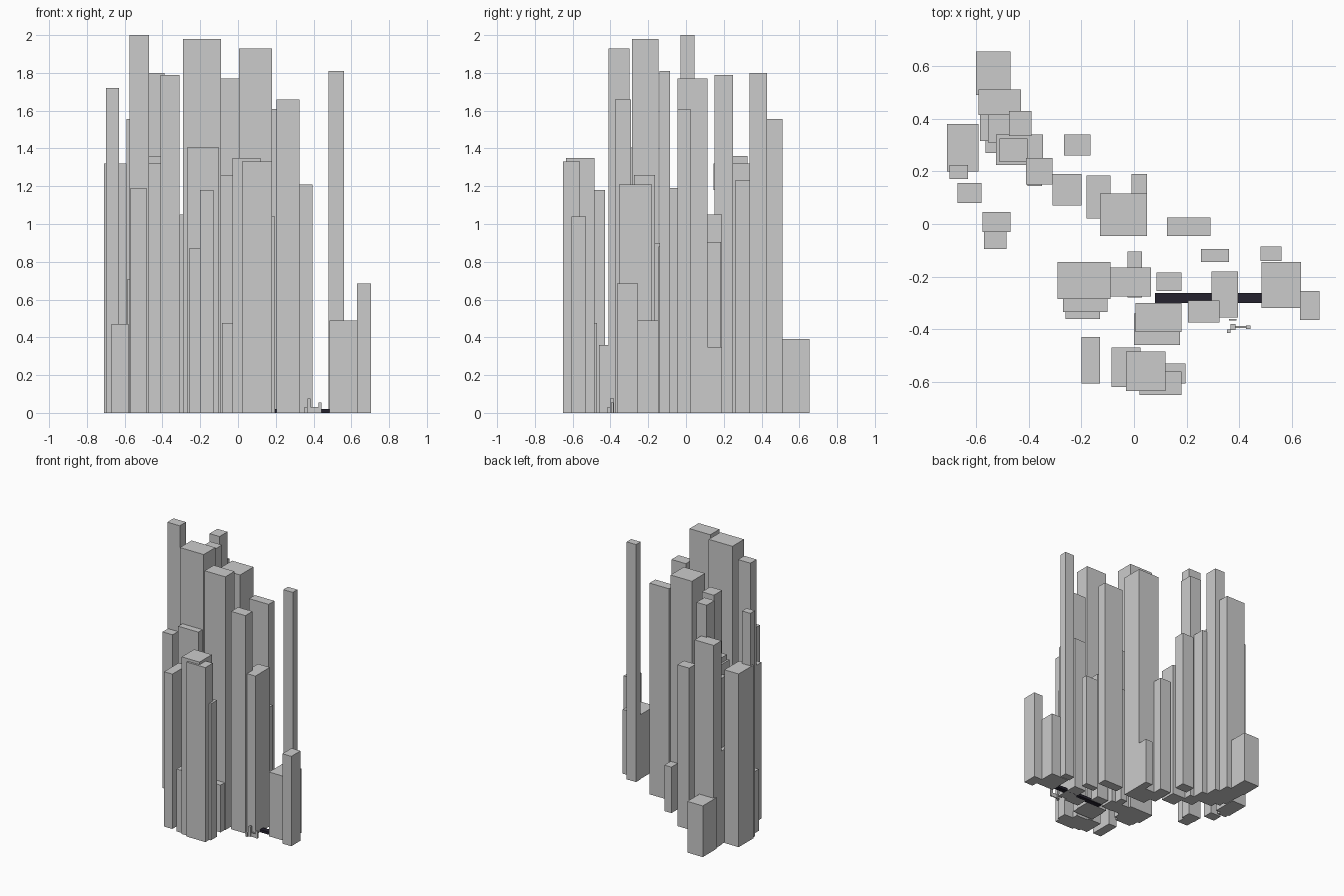
import bpy

cube = bpy.data.objects.get("Cube")
if cube:
    bpy.data.objects.remove(cube, do_unlink=True)


def material(name, rgb):
    mat = bpy.data.materials.new(name)
    mat.use_nodes = True
    colour = (*rgb, 1)
    mat.diffuse_color = colour
    mat.node_tree.nodes["Principled BSDF"].inputs["Base Color"].default_value = colour
    return mat


concrete = material("concrete grey", (.6, .6, .6))
asphalt = material("dark asphalt", (.018, .016, .028))


def block(name, x, y, top, base=0, mat=concrete):
    """Upright box given by its x span, y span and top height."""
    lows, highs = (x[0], y[0], base), (x[1], y[1], top)
    bpy.ops.mesh.primitive_cube_add(size=1)
    obj = bpy.context.object
    obj.name = obj.data.name = name
    for vert in obj.data.vertices:
        for axis in range(3):
            vert.co[axis] = highs[axis] if vert.co[axis] > 0 else lows[axis]
    obj.data.materials.append(mat)
    return obj


# Back right district
block("rear_corner_low_tower", x=(-.6, -.47), y=(.49, .655), top=.39)
block("rear_wide_tower", x=(-.59, -.43), y=(.415, .51), top=1.555)
block("rear_inner_tower", x=(-.555, -.465), y=(.31, .42), top=1.24)
block("rear_inner_podium", x=(-.585, -.47), y=(.315, .42), top=.71)
block("rear_inner_annex", x=(-.565, -.5), y=(.27, .33), top=.7)
block("rear_high_tower", x=(-.475, -.39), y=(.335, .43), top=1.8)
block("rear_middle_tower", x=(-.51, -.405), y=(.235, .325), top=1.36)
block("rear_backing_tower", x=(-.525, -.345), y=(.225, .34), top=1.32)
block("rear_front_tower", x=(-.41, -.31), y=(.15, .25), top=1.79)
block("rear_sign_panel", x=(-.405, -.35), y=(.145, .15), top=1.32, base=1.18)
block("rear_detached_tower", x=(-.265, -.165), y=(.26, .34), top=1.23)

# Right side district
block("side_broad_tower", x=(-.71, -.59), y=(.2, .38), top=1.32)
block("side_slim_tower", x=(-.7, -.63), y=(.17, .225), top=1.72)
block("side_low_tower", x=(-.67, -.58), y=(.08, .155), top=.47)
block("side_tallest_tower", x=(-.575, -.47), y=(-.03, .045), top=2)
block("side_front_tower", x=(-.57, -.485), y=(-.095, -.03), top=1.19)

# Central district
block("centre_right_tower", x=(-.31, -.2), y=(.07, .19), top=1.05)
block("centre_long_tower", x=(-.18, -.09), y=(.02, .185), top=.905)
block("centre_low_block", x=(-.01, .05), y=(.045, .19), top=.35)
block("centre_main_tower", x=(-.13, .05), y=(-.045, .115), top=1.77)
block("centre_left_tower", x=(.125, .29), y=(-.045, .025), top=1.61)

# Middle front district
block("middle_great_tower", x=(-.29, -.09), y=(-.285, -.145), top=1.98)
block("middle_great_step", x=(-.27, -.1), y=(-.335, -.285), top=1.405)
block("middle_great_lower_step", x=(-.26, -.13), y=(-.36, -.335), top=.87)
block("middle_joined_tower", x=(-.09, .065), y=(-.275, -.165), top=1.26)
block("middle_joined_annex", x=(-.025, .03), y=(-.28, -.105), top=.9)
block("middle_small_tower", x=(.085, .18), y=(-.255, -.185), top=1)
block("middle_square_tower", x=(.005, .18), y=(-.41, -.3), top=1.93)
block("middle_square_podium", x=(0, .175), y=(-.46, -.34), top=.36)

# Left district and the road between its buildings
block("left_inner_tower", x=(.205, .325), y=(-.375, -.29), top=1.66)
block("left_deep_tower", x=(.295, .395), y=(-.355, -.18), top=1.21)
block("left_hidden_tower", x=(.255, .36), y=(-.145, -.095), top=.88)
block("left_needle_tower", x=(.48, .56), y=(-.14, -.085), top=1.81)
block("left_low_hall", x=(.485, .635), y=(-.32, -.145), top=.49)
block("left_end_tower", x=(.63, .705), y=(-.365, -.255), top=.685)
block("road", x=(.08, .49), y=(-.3, -.262), top=.02, mat=asphalt)

# Front district
block("front_long_tower", x=(-.2, -.13), y=(-.605, -.43), top=1.18)
block("front_low_tower", x=(-.085, .025), y=(-.62, -.47), top=.475)
block("front_main_tower", x=(-.03, .12), y=(-.635, -.485), top=1.35)
block("front_left_tower", x=(.02, .18), y=(-.65, -.56), top=1.33)
block("front_left_annex", x=(.05, .195), y=(-.605, -.53), top=1.04)

# Small street pieces beside the road
block("street_post", x=(.367, .385), y=(-.402, -.38), top=.075)
block("street_short_post", x=(.425, .442), y=(-.398, -.385), top=.055)
block("street_rail", x=(.385, .425), y=(-.395, -.388), top=.03)
block("street_kerb", x=(.36, .39), y=(-.366, -.36), top=.02)
block("street_box", x=(.353, .367), y=(-.415, -.4), top=.03)
